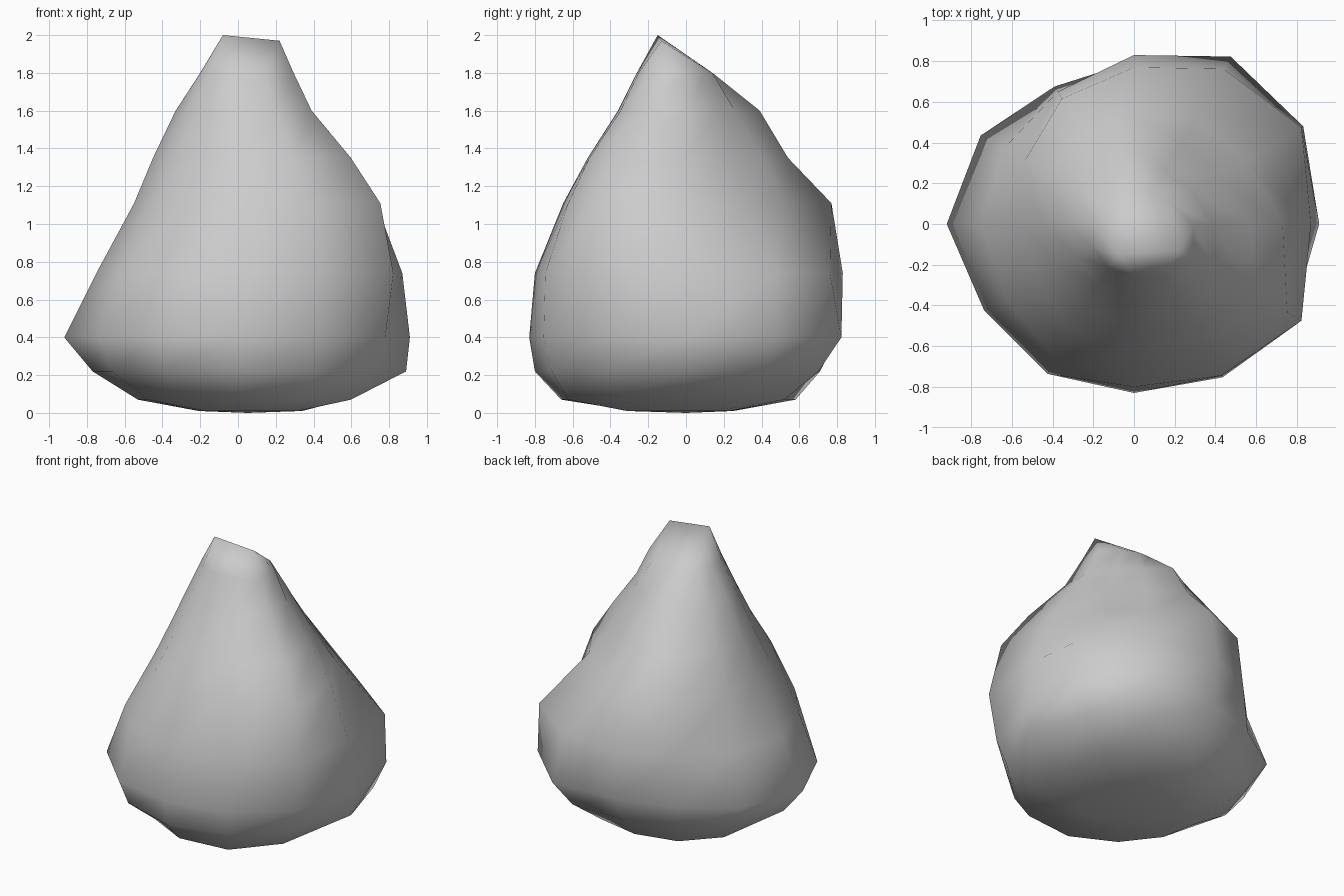
import bpy, bmesh
from math import cos, sin, tau

# Uneven boulder: height followed by 12 radii, counter-clockwise from +x
RINGS = [
    (0.01, [.34, .30, .27, .25, .26, .24, .20, .20, .22, .28, .36, .37]),
    (0.07, [.57, .58, .60, .58, .59, .58, .53, .55, .59, .66, .72, .69]),
    (0.22, [.89, .88, .81, .71, .69, .75, .77, .77, .78, .80, .82, .83]),
    (0.40, [.91, .96, .95, .80, .78, .87, .92, .85, .85, .83, .87, .90]),
    (0.74, [.87, .95, .88, .83, .75, .74, .75, .73, .77, .80, .86, .95]),
    (1.11, [.73, .63, .61, .77, .71, .62, .55, .54, .60, .65, .72, .87]),
    (1.35, [.57, .47, .46, .54, .53, .49, .45, .43, .46, .52, .59, .69]),
    (1.60, [.39, .33, .30, .39, .34, .32, .33, .32, .34, .36, .40, .45]),
    (1.80, [.29, .21, .16, .14, .15, .18, .20, .23, .25, .26, .29, .34]),
]
N = 12

bm = bmesh.new()
angles = [tau * i / N for i in range(N)]
rows = [[bm.verts.new((r * cos(a), r * sin(a), z)) for a, r in zip(angles, radii)]
        for z, radii in RINGS]

# Short ridge at the peak: every top vertex snaps to one of its two ends
rows.append([bm.verts.new((.22, -.13, 1.97) if cos(a) > 0.1 else (-.08, -.15, 2.0))
             for a in angles])

# Skin the rings, close the base to a low point, and weld the ridge
for lo, hi in zip(rows, rows[1:]):
    for i in range(N):
        j = (i + 1) % N
        bm.faces.new((lo[i], lo[j], hi[j], hi[i]))
base = bm.verts.new((.05, 0, 0))
for i in range(N):
    bm.faces.new((base, rows[0][(i + 1) % N], rows[0][i]))
bmesh.ops.remove_doubles(bm, verts=bm.verts, dist=0.001)
bmesh.ops.recalc_face_normals(bm, faces=bm.faces)
for f in bm.faces:
    f.smooth = True

mesh = bpy.data.meshes.new("boulder")
bm.to_mesh(mesh)
bm.free()
boulder = bpy.data.objects.new("boulder", mesh)
bpy.context.collection.objects.link(boulder)
